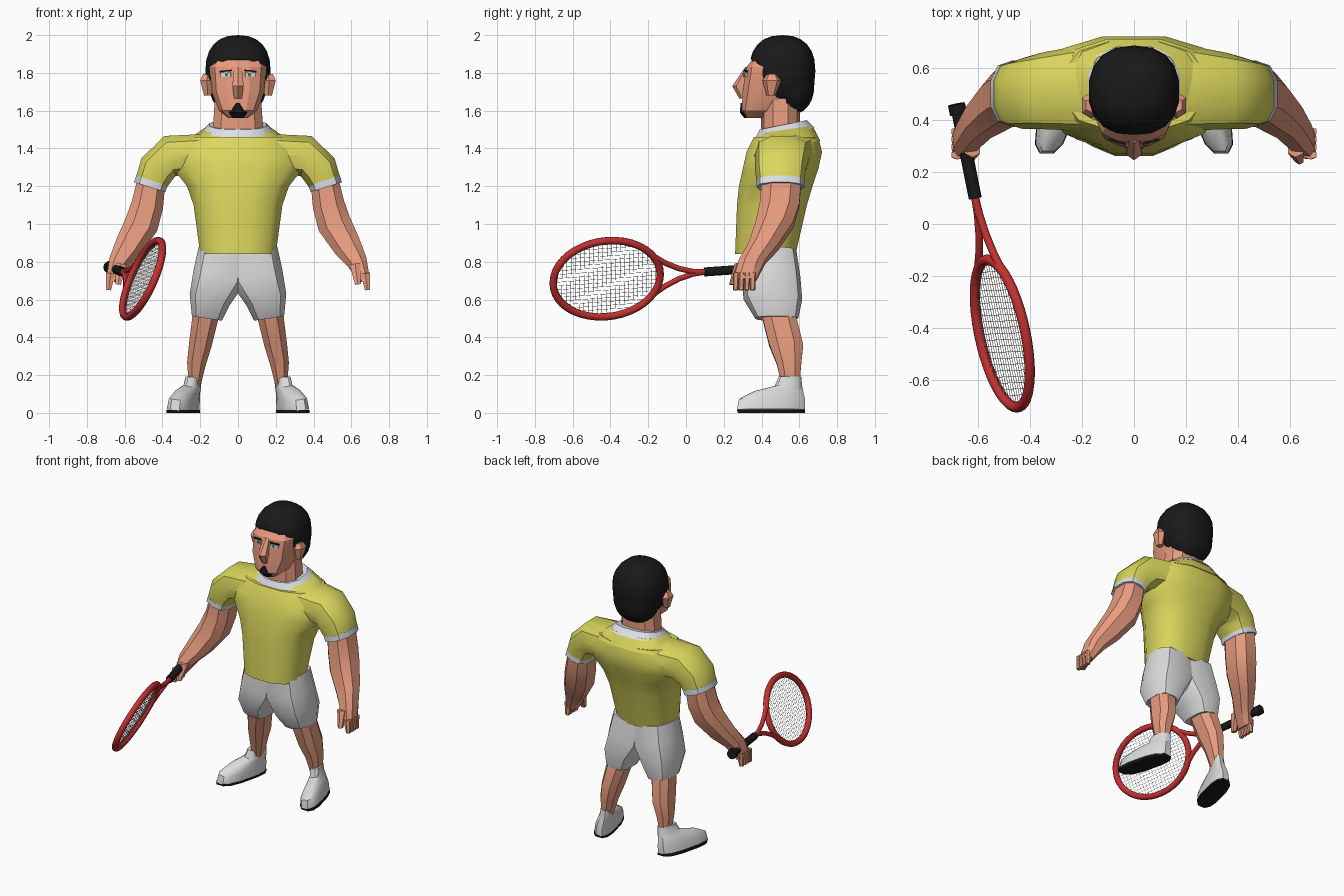
import bpy, bmesh, math
from mathutils import Vector

default_cube = bpy.data.objects.get("Cube")
if default_cube:
    bpy.data.objects.remove(default_cube)


def material(name, red, green, blue):
    mat = bpy.data.materials.new(name)
    mat.use_nodes = True
    colour = (red, green, blue, 1)
    mat.diffuse_color = colour
    mat.node_tree.nodes["Principled BSDF"].inputs["Base Color"].default_value = colour
    return mat


yellow = material("yellow cloth", .71, .68, .11)
skin = material("skin", .8, .33, .21)
white = material("white cloth", .72, .72, .72)
trim = material("pale trim", .74, .78, .84)
black = material("black", .01, .01, .01)
red = material("red frame", .55, .03, .03)
green = material("green iris", .04, .2, .16)
grey = material("light string", .6, .6, .6)


def finish(obj, mat, angle):
    obj.data.materials.append(mat)
    bpy.ops.object.select_all(action='DESELECT')
    obj.select_set(True)
    bpy.context.view_layer.objects.active = obj
    if obj.type == 'CURVE':
        bpy.ops.object.convert(target='MESH')
    bpy.ops.object.shade_smooth_by_angle(angle=math.radians(angle))


def add_object(name, data, mat, angle):
    obj = bpy.data.objects.new(name, data)
    bpy.context.collection.objects.link(obj)
    finish(obj, mat, angle)


def add_bmesh(name, bm, mat, angle):
    bmesh.ops.recalc_face_normals(bm, faces=bm.faces)
    mesh = bpy.data.meshes.new(name)
    bm.to_mesh(mesh)
    bm.free()
    add_object(name, mesh, mat, angle)


def signed_power(value, power):
    return math.copysign(abs(value) ** power, value)


def limb(name, mat, joints, sides=10, power=.8, mirror=1, droop=0, splay=0, angle=38):
    """Skin rounded rings square to a path; a joint is (x, z, half width, front, back)."""
    bm = bmesh.new()
    loops = []
    grow = math.cos(math.pi / sides) ** -power
    for i, (x, z, half_width, front, back) in enumerate(joints):
        before = joints[max(i - 1, 0)]
        after = joints[min(i + 1, len(joints) - 1)]
        along = Vector((after[0] - before[0], after[1] - before[1])).normalized()
        centre = Vector((x, (front + back) / 2, z))
        across = Vector((along.y, 0, -along.x)) * half_width * grow
        depth = Vector((0, (back - front) / 2, droop)) * grow
        loop = []
        for k in range(sides):
            turn = math.tau * (k + .5) / sides
            point = (centre + across * signed_power(math.cos(turn), power)
                     + depth * signed_power(math.sin(turn), power))
            point.x = mirror * (point.x + splay * (.55 - point.y))
            loop.append(bm.verts.new(point))
        loops.append(loop)
    for lower, upper in zip(loops, loops[1:]):
        for k in range(sides):
            n = (k + 1) % sides
            bm.faces.new((lower[k], lower[n], upper[n], upper[k]))
    bm.faces.new(loops[0])
    bm.faces.new(loops[-1])
    add_bmesh(name, bm, mat, angle)


def cut_dome(name, mat, centre, radii, cut_point, keep_direction):
    """A slightly boxy ellipsoid, cut by a plane."""
    bm = bmesh.new()
    bmesh.ops.create_uvsphere(bm, u_segments=18, v_segments=12, radius=1)
    for vert in bm.verts:
        vert.co = [c + r * signed_power(p, .85) for c, r, p in zip(centre, radii, vert.co)]
    bmesh.ops.bisect_plane(bm, geom=bm.verts[:] + bm.edges[:] + bm.faces[:], plane_co=cut_point,
                           plane_no=Vector(keep_direction).normalized(), clear_inner=True)
    bmesh.ops.holes_fill(bm, edges=bm.edges)
    add_bmesh(name, bm, mat, angle=50)


def plate(name, mat, location, size, yaw=0, roll=0):
    bpy.ops.mesh.primitive_cube_add(size=1, location=location, rotation=(0, roll, yaw))
    obj = bpy.context.object
    obj.name = name
    obj.scale = size
    finish(obj, mat, angle=30)


def tubes(name, mat, paths, radius, cyclic=False, roundness=3):
    curve = bpy.data.curves.new(name, 'CURVE')
    curve.dimensions = '3D'
    curve.bevel_depth = radius
    curve.bevel_resolution = roundness
    curve.use_fill_caps = True
    for path in paths:
        spline = curve.splines.new('POLY')
        spline.points.add(len(path) - 1)
        spline.use_cyclic_u = cyclic
        for target, point in zip(spline.points, path):
            target.co = (*point, 1)
    add_object(name, curve, mat, angle=60)


# Shirt body, shoulder yoke and collar
limb("shirt_body", yellow, [(0, .84, .2, .26, .58), (0, 1.1, .235, .27, .64), (0, 1.2, .27, .28, .67),
                            (0, 1.29, .34, .3, .7), (0, 1.38, .34, .32, .72), (0, 1.46, .27, .36, .7)], sides=12)
limb("shoulder_yoke", yellow, [(0, 1.42, .29, .34, .71), (0, 1.5, .18, .385, .67)], sides=12, droop=.02)
limb("collar", trim, [(0, 1.485, .19, .37, .68), (0, 1.525, .15, .39, .64)], sides=12, droop=.025)

# Neck, head and nose
limb("neck", skin, [(0, 1.4, .14, .4, .6), (0, 1.7, .12, .4, .6)])
limb("head", skin, [(0, 1.56, .05, .32, .42), (0, 1.6, .1, .295, .5), (0, 1.7, .14, .3, .6),
                    (0, 1.83, .15, .32, .63), (0, 1.95, .09, .41, .6)], sides=12, power=.65, angle=25)
limb("nose", skin, [(0, 1.665, .02, .285, .34), (0, 1.73, .03, .25, .34), (0, 1.83, .02, .315, .34)],
     sides=6, angle=20)

# Hair and beard
cut_dome("hair_cap", black, (0, .51, 1.81), (.175, .175, .19), (0, .41, 1.775), (0, 1.5, 1))
cut_dome("hair_back", black, (0, .55, 1.75), (.155, .13, .17), (0, .52, 1.7), (0, 1, .2))
limb("goatee", black, [(0, 1.56, .03, .31, .35), (0, 1.59, .05, .285, .35), (0, 1.64, .01, .289, .33)], sides=8)

# Racket, placed by its long axis, short axis and head centre
long_axis = Vector((.2, -1, -.07)).normalized()
short_axis = Vector((.4, 0, .9))
short_axis = (short_axis - long_axis * short_axis.dot(long_axis)).normalized()
head_centre = Vector((-.505, -.42, .71))
half_length, half_breadth = .29, .22


def on_racket(along, across):
    return head_centre + long_axis * along + short_axis * across


def string(fraction, lengthwise):
    reach = math.sqrt(1 - fraction ** 2)
    if lengthwise:
        return [on_racket(end * reach * half_length, fraction * half_breadth) for end in (-1, 1)]
    return [on_racket(fraction * half_length, end * reach * half_breadth) for end in (-1, 1)]


turns = [math.tau * k / 40 for k in range(40)]
hoop = [on_racket(half_length * math.cos(turn), half_breadth * math.sin(turn)) for turn in turns]
tubes("racket_hoop", red, [hoop], radius=.02, cyclic=True)
tubes("racket_throat", red, [[on_racket(.3 * t - .54, way * .12 * t * t) for t in (0, .25, .5, .75, 1)]
                             for way in (-1, 1)], radius=.015)
tubes("racket_grip", black, [[on_racket(-.88, 0), on_racket(-.53, 0)]], radius=.025)
tubes("grip_cap", black, [[on_racket(-.9, 0), on_racket(-.86, 0)]], radius=.033)
strings = [string(k / 10, True) for k in range(-9, 10)] + [string(k / 12, False) for k in range(-11, 12)]
tubes("racket_strings", grey, strings, radius=.001, roundness=0)

for label, way in (("left", 1), ("right", -1)):
    # Sleeve, cuff and arm
    limb(label + "_sleeve", yellow, [(.1, 1.38, .1, .36, .7), (.36, 1.36, .11, .37, .65),
                                     (.43, 1.29, .1, .37, .63), (.46, 1.22, .085, .38, .62)], mirror=way)
    limb(label + "_cuff", trim, [(.456, 1.23, .087, .378, .622), (.467, 1.195, .087, .378, .622)], mirror=way)
    limb(label + "_arm", skin, [(.46, 1.22, .075, .4, .61), (.48, 1.1, .085, .39, .6), (.51, 1, .09, .37, .57),
                                (.58, .88, .075, .33, .49), (.63, .8, .055, .28, .42),
                                (.67, .7, .03, .25, .37)], sides=8, mirror=way, angle=25)

    # Fingers and thumb
    for k in range(4):
        front = .25 + .03 * k
        limb(f"{label}_finger_{k + 1}", skin, [(.675, .74, .025, front, front + .03),
                                               (.685, .65, .013, front, front + .025)], sides=6, mirror=way)
    limb(label + "_thumb", skin, [(.62, .79, .03, .26, .32), (.635, .68, .015, .23, .26)], sides=6, mirror=way)

    # Shorts, leg and shoe
    limb(label + "_shorts", white, [(.08, .86, .13, .31, .58), (.1, .72, .14, .3, .6),
                                    (.15, .6, .11, .31, .61), (.165, .5, .08, .37, .59)], power=.7, mirror=way)
    limb(label + "_leg", skin, [(.17, .52, .07, .4, .58), (.2, .36, .06, .44, .62), (.22, .26, .05, .48, .61),
                                (.23, .14, .03, .51, .6)], sides=8, mirror=way, angle=25)
    limb(label + "_sole", black, [(.265, 0, .067, .275, .63), (.265, .015, .067, .27, .63)],
         sides=12, power=.7, mirror=way, splay=.25)
    limb(label + "_shoe", white, [(.265, .015, .065, .27, .63), (.26, .07, .06, .28, .63),
                                  (.25, .11, .05, .36, .62), (.24, .14, .04, .47, .615),
                                  (.235, .19, .037, .49, .61)],
         sides=12, power=.75, mirror=way, splay=.25)

    # Ear, eye and eyebrow
    limb(label + "_ear", skin, [(.16, 1.68, .02, .43, .47), (.165, 1.76, .035, .41, .5),
                                (.16, 1.79, .025, .43, .48)], sides=6, mirror=way)
    plate(label + "_eye", white, (way * .064, .315, 1.79), (.055, .009, .022), yaw=way * .25)
    plate(label + "_iris", green, (way * .06, .312, 1.79), (.018, .006, .018), yaw=way * .25)
    plate(label + "_eyebrow", black, (way * .066, .316, 1.81), (.066, .009, .008), yaw=way * .25, roll=way * .1)
